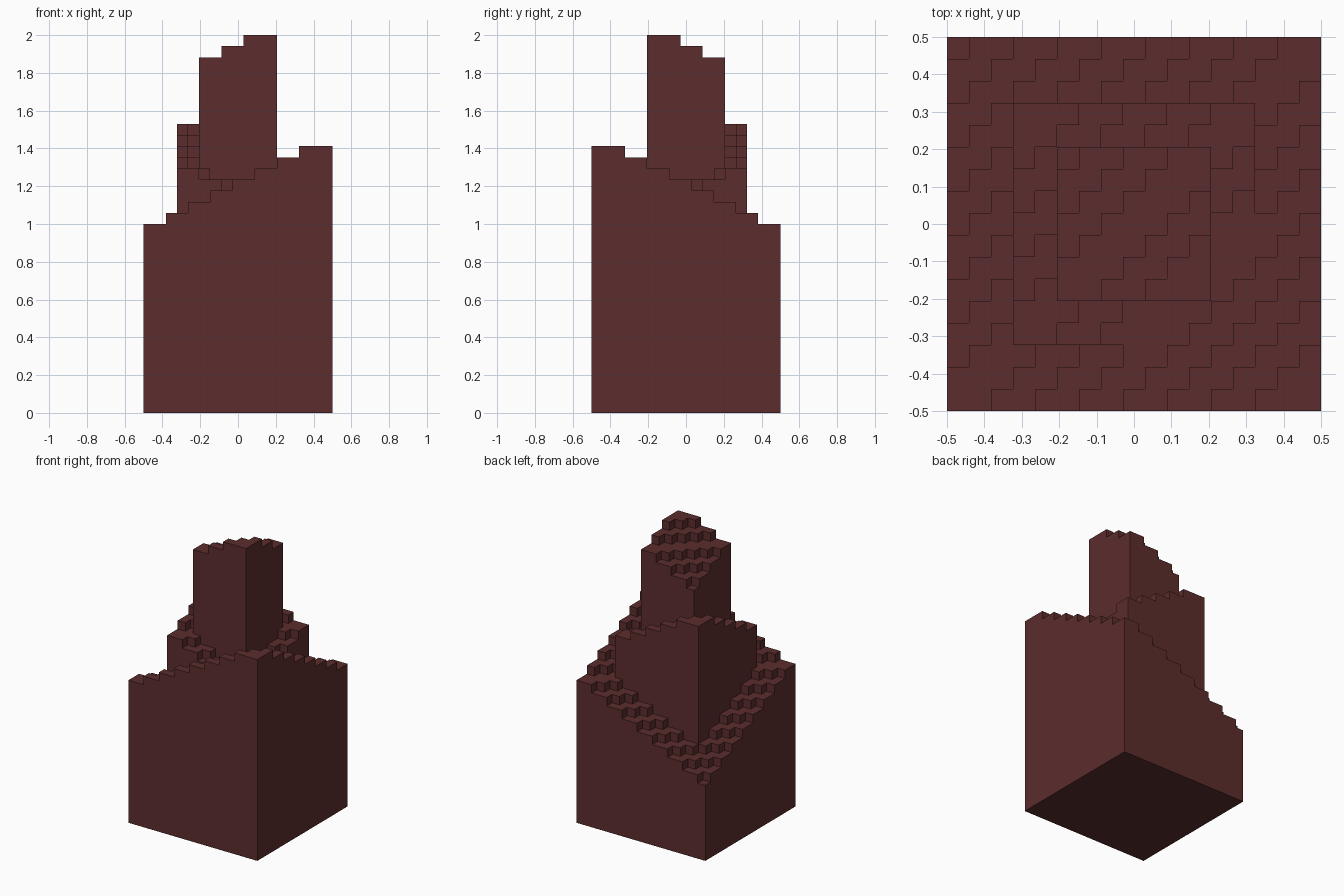
import bpy, bmesh

CELL = 1 / 17          # one block edge
HALF = 8               # blocks either side of the centre block

cube = bpy.data.objects.get("Cube")
if cube:
    bpy.data.objects.remove(cube, do_unlink=True)

brick = bpy.data.materials.new("dark red brick")
colour = (0.107, 0.026, 0.026, 1)
brick.diffuse_color = colour
brick.use_nodes = True
brick.node_tree.nodes["Principled BSDF"].inputs["Base Color"].default_value = colour


def stepped_column(name, radius, floor, middle, slope, limit):
    """Square block column whose top climbs diagonally, one block per two cells."""
    span = range(-radius, radius + 1)
    height = {(i, j): min(limit, middle + slope * int((i - j) / 2))
              for i in span for j in span}
    bm = bmesh.new()

    def quad(*corners):
        bm.faces.new([bm.verts.new(((x - 0.5) * CELL, (y - 0.5) * CELL, z * CELL))
                      for x, y, z in corners])

    for (i, j), top in height.items():
        # Top and underside of each cell
        for z in (floor, top):
            ring = [(i, j, z), (i + 1, j, z), (i + 1, j + 1, z), (i, j + 1, z)]
            quad(*(ring if z == top else reversed(ring)))
        # Exposed side walls, block by block
        sides = {(0, -1): ((i, j), (i + 1, j)),
                 (1, 0): ((i + 1, j), (i + 1, j + 1)),
                 (0, 1): ((i + 1, j + 1), (i, j + 1)),
                 (-1, 0): ((i, j + 1), (i, j))}
        for (di, dj), (a, b) in sides.items():
            for z in range(height.get((i + di, j + dj), floor), top):
                quad((*a, z), (*b, z), (*b, z + 1), (*a, z + 1))

    # Weld blocks and merge flat areas into single faces
    bmesh.ops.remove_doubles(bm, verts=bm.verts, dist=CELL / 100)
    bmesh.ops.dissolve_limit(bm, angle_limit=0.01, verts=bm.verts, edges=bm.edges)
    bmesh.ops.recalc_face_normals(bm, faces=bm.faces)
    mesh = bpy.data.meshes.new(name)
    bm.to_mesh(mesh)
    bm.free()
    mesh.materials.append(brick)
    obj = bpy.data.objects.new(name, mesh)
    bpy.context.collection.objects.link(obj)


# Three nested columns, each sloping opposite to the one below
stepped_column("base_column", HALF, 0, 17, 1, 24)
stepped_column("middle_column", 5, 9, 22, -1, 26)
stepped_column("top_column", 3, 16, 32, 1, 34)
